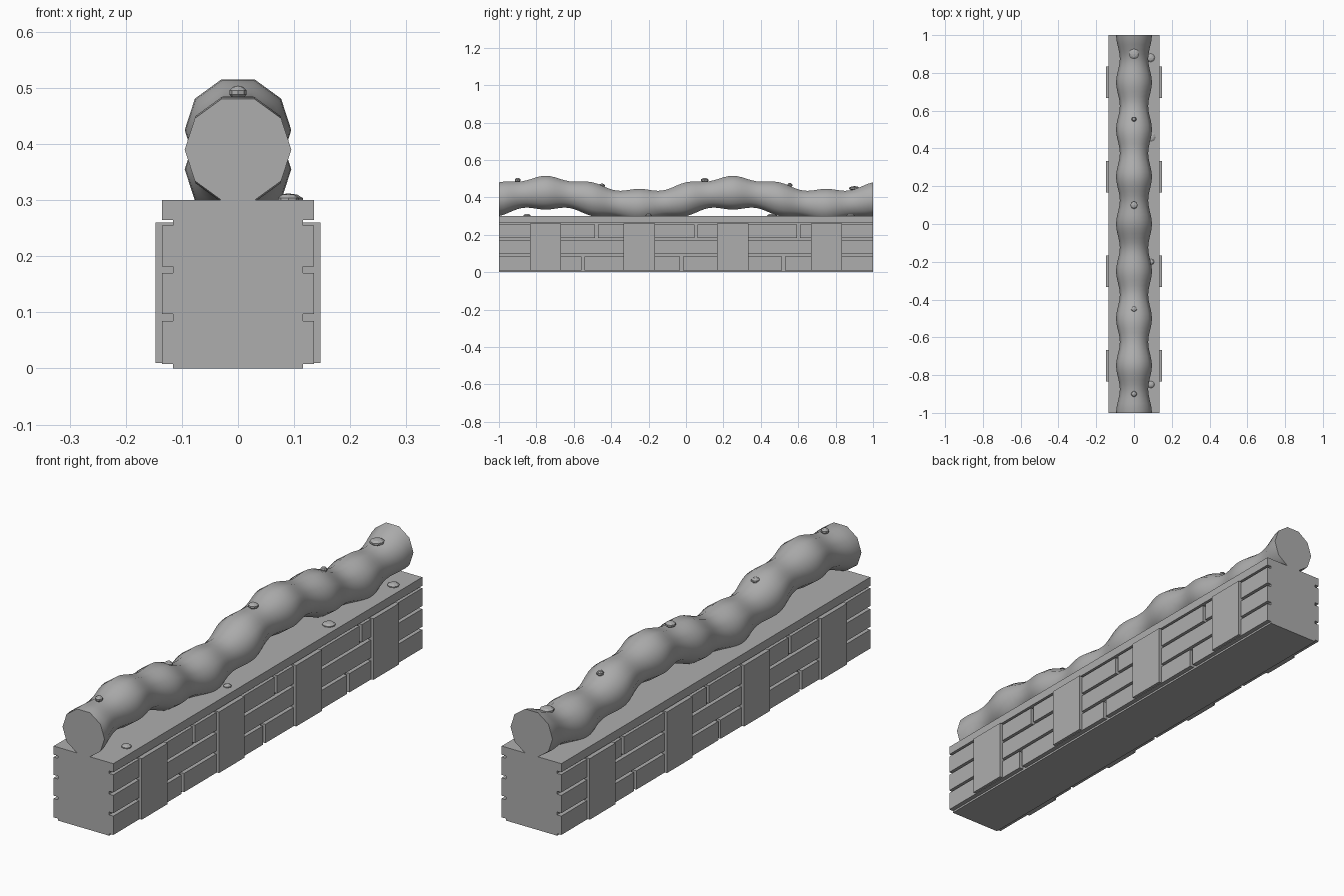
import bpy, bmesh, math
from mathutils import Matrix

if "Cube" in bpy.data.objects:
    bpy.data.objects.remove(bpy.data.objects["Cube"])

stone = bpy.data.materials.new("plain grey")
stone.diffuse_color = (0.42, 0.42, 0.42, 1)
stone.use_nodes = True
stone.node_tree.nodes["Principled BSDF"].inputs["Base Color"].default_value = stone.diffuse_color


def finish(bm, name, smooth=False):
    bmesh.ops.recalc_face_normals(bm, faces=bm.faces)
    me = bpy.data.meshes.new(name)
    bm.to_mesh(me)
    bm.free()
    me.materials.append(stone)
    ob = bpy.data.objects.new(name, me)
    bpy.context.collection.objects.link(ob)
    if smooth:
        bpy.ops.object.select_all(action='DESELECT')
        ob.select_set(True)
        bpy.context.view_layer.objects.active = ob
        bpy.ops.object.shade_smooth_by_angle(angle=math.radians(50))
    return ob


def box(bm, x0, x1, y0, y1, z0, z1):
    m = Matrix.Translation(((x0 + x1) / 2, (y0 + y1) / 2, (z0 + z1) / 2))
    bmesh.ops.create_cube(bm, size=1, matrix=m @ Matrix.Diagonal((x1 - x0, y1 - y0, z1 - z0, 1)))


# Wall core and cap slab
bm = bmesh.new()
box(bm, -0.116, 0.116, -1, 1, 0, 0.28)
finish(bm, "wall_core")
bm = bmesh.new()
box(bm, -0.135, 0.135, -1, 1, 0.265, 0.30)
finish(bm, "cap_slab")

# Brick courses on both long sides, split by vertical joints
courses = [(0.008, 0.085, (-0.55, -0.024, 0.522)),
           (0.097, 0.170, (-0.75, -0.25, 0.25, 0.75)),
           (0.182, 0.255, (-0.478, 0.053, 0.602))]
bm = bmesh.new()
for side in (-1, 1):
    for z0, z1, joints in courses:
        start = -1
        for j in list(joints) + [1.008]:
            box(bm, *sorted((side * 0.11, side * 0.135)), start, j - 0.008, z0, z1)
            start = j + 0.008
finish(bm, "bricks")

# Flat pilasters
bm = bmesh.new()
for side in (-1, 1):
    for y in (-0.75, -0.25, 0.25, 0.75):
        box(bm, *sorted((side * 0.112, side * 0.147)), y - 0.083, y + 0.083, 0.01, 0.26)
finish(bm, "pilasters")


# Wavy ten-sided roll on top, swelling every quarter unit
def centre(y):
    return 0.39 - 0.035 * math.sin(2 * math.pi * (y + 1)) * -1


def radius(y):
    return 0.085 + 0.01 * math.cos(8 * math.pi * y)


bm = bmesh.new()
rings = []
for i in range(81):
    y = -1 + i / 40
    rings.append([bm.verts.new((radius(y) * math.cos(a), y, centre(y) + radius(y) * math.sin(a)))
                  for a in (k * math.tau / 10 for k in range(10))])
for a, b in zip(rings, rings[1:]):
    for k in range(10):
        bm.faces.new((a[k], a[k - 1], b[k - 1], b[k]))
bm.faces.new(rings[0])
bm.faces.new(rings[-1])
finish(bm, "wavy_roll", True)

# Small flattened pebbles: x, y, z centre, radius
pebbles = [(0, -0.9, 0.492, 0.016), (0, -0.45, 0.462, 0.017), (0, 0.1, 0.492, 0.021),
           (0, 0.555, 0.465, 0.014), (0, 0.9, 0.448, 0.029),
           (0.09, -0.85, 0.30, 0.02), (0.092, -0.2, 0.30, 0.016),
           (0.09, 0.46, 0.30, 0.027), (0.088, 0.88, 0.30, 0.024)]
bm = bmesh.new()
for x, y, z, r in pebbles:
    bmesh.ops.create_uvsphere(bm, u_segments=8, v_segments=5, radius=1,
                              matrix=Matrix.Translation((x, y, z)) @ Matrix.Diagonal((r, r, 0.012, 1)))
finish(bm, "pebbles")
